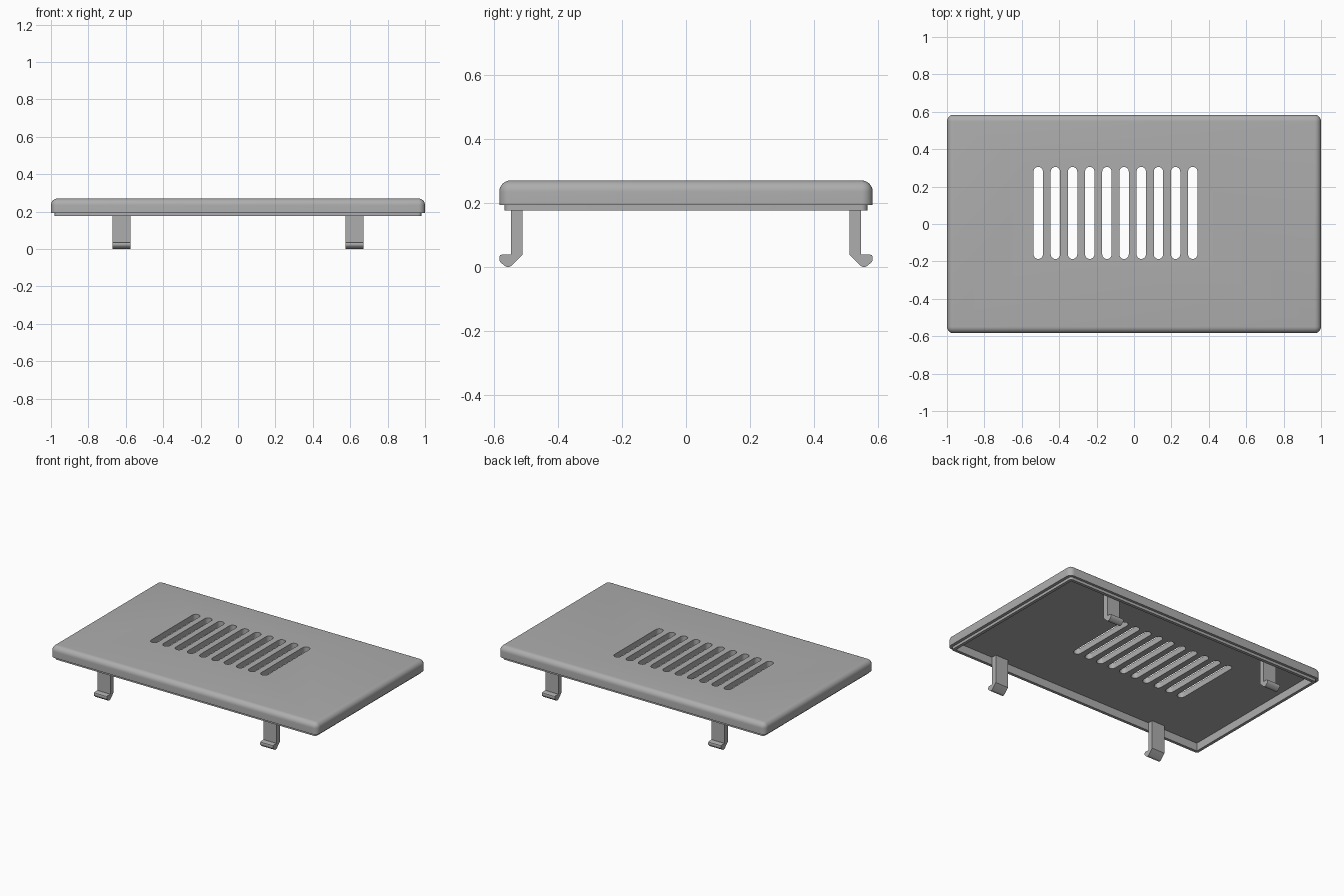
import bpy, bmesh, math
from mathutils import Matrix, Vector

cube = bpy.data.objects.get("Cube")
if cube:
    bpy.data.objects.remove(cube, do_unlink=True)

grey = bpy.data.materials.new("plain grey")
grey.use_nodes = True
colour = (0.42, 0.42, 0.42, 1)
grey.diffuse_color = colour
grey.node_tree.nodes["Principled BSDF"].inputs["Base Color"].default_value = colour


def finish(name, bm):
    bmesh.ops.recalc_face_normals(bm, faces=bm.faces[:])
    mesh = bpy.data.meshes.new(name)
    bm.to_mesh(mesh)
    bm.free()
    mesh.materials.append(grey)
    obj = bpy.data.objects.new(name, mesh)
    bpy.context.collection.objects.link(obj)
    return obj


def box(name, half_x, half_y, low, high, radius=0, round_top=False):
    """Centred box with rounded upright edges and optionally a rounded top."""
    bm = bmesh.new()
    size = Matrix.Diagonal((2 * half_x, 2 * half_y, high - low, 1))
    bmesh.ops.create_cube(bm, size=1, matrix=Matrix.Translation((0, 0, (low + high) / 2)) @ size)
    if radius:
        middle = (low + high) / 2
        edges = [e for e in bm.edges
                 if abs(e.verts[0].co.z - e.verts[1].co.z) > 0.001
                 or (round_top and e.verts[0].co.z > middle)]
        bmesh.ops.bevel(bm, geom=edges, offset=radius, segments=8, profile=0.5, affect='EDGES')
    return finish(name, bm)


def prism(name, points, depth):
    """Extrude a closed outline of 3D points along the depth vector."""
    bm = bmesh.new()
    face = bm.faces.new([bm.verts.new(p) for p in points])
    new = bmesh.ops.extrude_face_region(bm, geom=[face])["geom"]
    bmesh.ops.translate(bm, vec=depth, verts=[v for v in new if isinstance(v, bmesh.types.BMVert)])
    return finish(name, bm)


def cut(target, cutter):
    mod = target.modifiers.new("cut", 'BOOLEAN')
    mod.operation = 'DIFFERENCE'
    mod.solver = 'EXACT'
    mod.object = cutter
    bpy.context.view_layer.objects.active = target
    bpy.ops.object.modifier_apply(modifier=mod.name)


def smooth(obj):
    bpy.ops.object.select_all(action='DESELECT')
    obj.select_set(True)
    bpy.context.view_layer.objects.active = obj
    bpy.ops.object.shade_smooth_by_angle(angle=math.radians(30))


# Cover plate and the recessed lip below it, both hollowed from underneath
cover = box("cover", 1, 0.584, 0.194, 0.27, 0.035, True)
lip = box("lip", 0.98, 0.567, 0.176, 0.194, 0.018)
ceiling = 0.23
cavity = box("cavity_cutter", 0.96, 0.547, 0.1, ceiling)
cut(cover, cavity)
cut(lip, cavity)
bpy.data.objects.remove(cavity, do_unlink=True)

# Row of round-ended ventilation slots
slot_radius, slot_low, slot_high = 0.025, -0.187, 0.305
for i in range(10):
    x = -0.512 + i * 0.0918
    outline = []
    for end, start in ((slot_high - slot_radius, 0), (slot_low + slot_radius, math.pi)):
        for k in range(13):
            a = start + math.pi * k / 12
            outline.append((x + slot_radius * math.cos(a), end + slot_radius * math.sin(a), 0.15))
    slot = prism("slot_cutter", outline, Vector((0, 0, 0.2)))
    cut(cover, slot)
    bpy.data.objects.remove(slot, do_unlink=True)

smooth(cover)
smooth(lip)

# Four snap clips with outward hooks
profile = [(0.512, ceiling), (0.547, ceiling), (0.547, 0.039), (0.575, 0.039), (0.582, 0.036),
           (0.584, 0.030), (0.584, 0.021), (0.581, 0.015), (0.567, 0.003), (0.560, 0),
           (0.552, 0), (0.546, 0.003), (0.512, 0.037)]
for y_name, sy in (("front", -1), ("back", 1)):
    for x_name, sx in (("left", 1), ("right", -1)):
        points = [(sx * 0.575, sy * y, z) for y, z in profile]
        smooth(prism(f"{y_name}_{x_name}_clip", points, Vector((sx * 0.097, 0, 0))))
